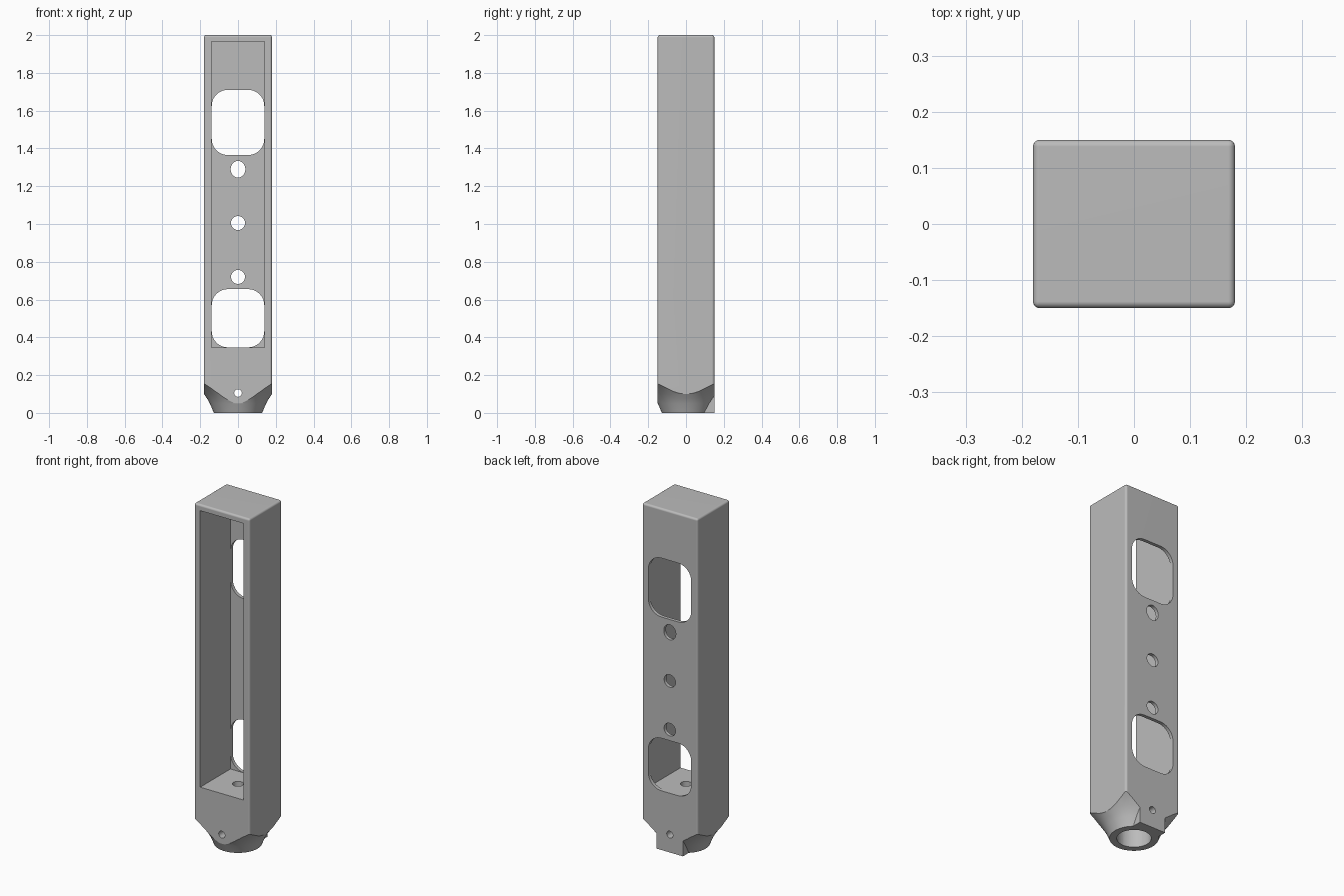
import bpy, bmesh, math
from mathutils import Matrix, Vector

default = bpy.data.objects.get("Cube")
if default:
    bpy.data.objects.remove(default, do_unlink=True)

mat = bpy.data.materials.new("plain_grey")
mat.use_nodes = True
grey = (0.5, 0.5, 0.5, 1)
mat.diffuse_color = grey
mat.node_tree.nodes["Principled BSDF"].inputs["Base Color"].default_value = grey


def make(name, bm):
    bmesh.ops.recalc_face_normals(bm, faces=bm.faces)
    mesh = bpy.data.meshes.new(name)
    bm.to_mesh(mesh)
    bm.free()
    mesh.materials.append(mat)
    ob = bpy.data.objects.new(name, mesh)
    bpy.context.collection.objects.link(ob)
    return ob


def box(name, lo, hi, bevel=0, segments=4, picks=lambda e: True):
    lo, hi = Vector(lo), Vector(hi)
    bm = bmesh.new()
    bmesh.ops.create_cube(bm, size=1)
    bmesh.ops.scale(bm, vec=hi - lo, verts=bm.verts)
    bmesh.ops.translate(bm, vec=(lo + hi) / 2, verts=bm.verts)
    if bevel:
        bmesh.ops.bevel(bm, geom=[e for e in bm.edges if picks(e)], offset=bevel,
                        segments=segments, profile=0.5, affect='EDGES')
    return make(name, bm)


def rod(name, radius, depth, centre, along_y=False, stretch=1):
    bm = bmesh.new()
    bmesh.ops.create_cone(bm, cap_ends=True, segments=48, radius1=radius,
                          radius2=radius, depth=depth)
    if along_y:
        bmesh.ops.rotate(bm, matrix=Matrix.Rotation(math.pi / 2, 3, 'X'), verts=bm.verts)
    bmesh.ops.scale(bm, vec=(1, 1, stretch), verts=bm.verts)
    bmesh.ops.translate(bm, vec=centre, verts=bm.verts)
    return make(name, bm)


def lathe(name, profile):
    bm = bmesh.new()
    verts = [bm.verts.new((r, 0, z)) for r, z in profile]
    edges = [bm.edges.new(pair) for pair in zip(verts, verts[1:])]
    bmesh.ops.spin(bm, geom=verts + edges, axis=(0, 0, 1), cent=(0, 0, 0),
                   angle=math.tau, steps=96)
    bmesh.ops.remove_doubles(bm, verts=bm.verts, dist=1e-5)
    return make(name, bm)


def combine(target, tool, operation):
    mod = target.modifiers.new(operation, 'BOOLEAN')
    mod.operation, mod.solver, mod.object = operation, 'EXACT', tool
    bpy.context.view_layer.objects.active = target
    bpy.ops.object.modifier_apply(modifier=mod.name)
    bpy.data.objects.remove(tool, do_unlink=True)


def along(axis):
    return lambda e: abs((e.verts[0].co - e.verts[1].co).normalized()[axis]) > 0.9


# Rounded outer block
housing = box("housing", (-0.18, -0.15, -0.1), (0.18, 0.15, 2), 0.012)

# Flared round foot with a square tab at the back
foot = lathe("foot_envelope", [(0, 0), (0.128, 0), (0.132, 0.01), (0.149, 0.05),
                               (0.163, 0.075), (0.18, 0.1), (0.204, 0.128),
                               (0.235, 0.157), (0.3, 0.21), (0.5, 0.3),
                               (0.5, 2.1), (0, 2.1)])
combine(foot, box("back_tab", (-0.085, 0.02, 0), (0.085, 0.3, 0.2)), 'UNION')
combine(housing, foot, 'INTERSECT')

# Deep recess open to the front
combine(housing, box("recess", (-0.14, -0.3, 0.345), (0.14, 0.13, 1.965)), 'DIFFERENCE')

# Rounded windows in the back wall
for low, high in ((1.365, 1.71), (0.347, 0.655)):
    window = box("window", (-0.139, 0.05, low), (0.139, 0.3, high), 0.085, 10, along(1))
    combine(housing, window, 'DIFFERENCE')

# Screw holes in the back wall
for z, radius, stretch in ((1.29, 0.039, 1.13), (1.005, 0.037, 1), (0.72, 0.037, 1)):
    combine(housing, rod("screw_hole", radius, 0.2, (0, 0.15, z), True, stretch), 'DIFFERENCE')

# Socket in the foot, cable hole in the floor and cross pin hole
combine(housing, rod("socket", 0.09, 0.4, (0, 0, 0.08)), 'DIFFERENCE')
combine(housing, rod("cable_hole", 0.03, 0.3, (0, 0, 0.3)), 'DIFFERENCE')
combine(housing, rod("pin_hole", 0.02, 0.6, (0, 0, 0.105), True), 'DIFFERENCE')

# Smooth curved faces, keep crisp edges
bpy.ops.object.select_all(action='DESELECT')
housing.select_set(True)
bpy.context.view_layer.objects.active = housing
bpy.ops.object.shade_smooth_by_angle(angle=math.radians(30))
weighted = housing.modifiers.new("weighted_normals", 'WEIGHTED_NORMAL')
weighted.keep_sharp = True
